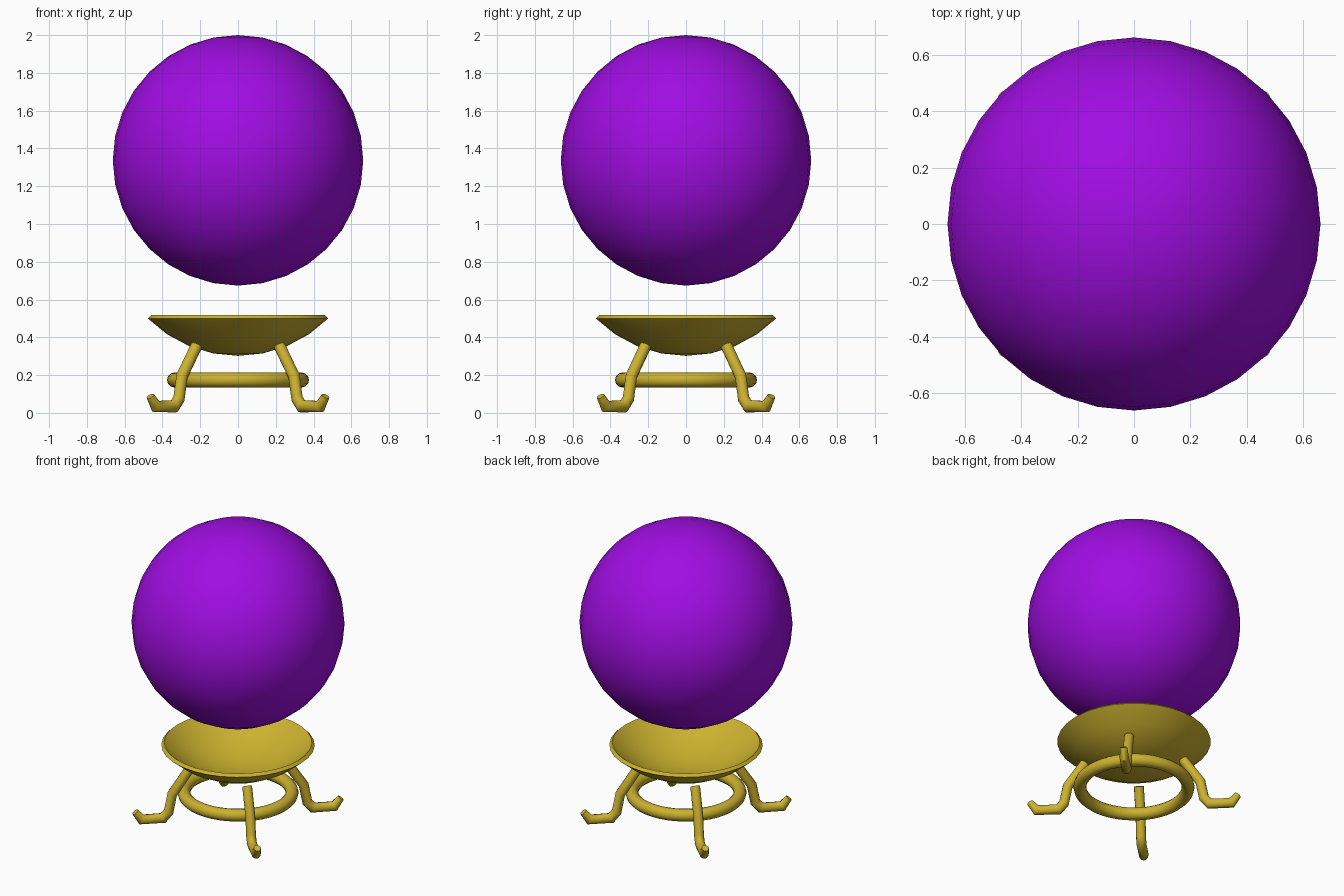
import bpy, bmesh
from math import sin, cos, pi, radians
from mathutils import Vector

if "Cube" in bpy.data.objects:
    bpy.data.objects.remove(bpy.data.objects["Cube"])


def material(name, rgb):
    m = bpy.data.materials.new(name)
    m.diffuse_color = (*rgb, 1)
    m.use_nodes = True
    m.node_tree.nodes["Principled BSDF"].inputs["Base Color"].default_value = m.diffuse_color
    return m


purple = material("purple glass", (0.352, 0.004, 0.76))
gold = material("gold metal", (0.60, 0.44, 0.028))


def finish(obj, name, mat, angle=40):
    obj.name = name
    obj.data.materials.append(mat)
    bpy.ops.object.select_all(action='DESELECT')
    obj.select_set(True)
    bpy.context.view_layer.objects.active = obj
    bpy.ops.object.shade_smooth_by_angle(angle=radians(angle))
    return obj


def from_bmesh(bm, name, mat, angle=40):
    bmesh.ops.recalc_face_normals(bm, faces=bm.faces)
    me = bpy.data.meshes.new(name)
    bm.to_mesh(me)
    bm.free()
    obj = bpy.data.objects.new(name, me)
    bpy.context.collection.objects.link(obj)
    return finish(obj, name, mat, angle)


# Floating ball
bpy.ops.mesh.primitive_uv_sphere_add(segments=32, ring_count=16, radius=0.663,
                                     location=(0, 0, 1.337))
finish(bpy.context.object, "crystal_ball", purple)

# Shallow dish: a thick spherical cap, turned around z
bm = bmesh.new()
steps = [i * pi / 16 for i in range(5)]
profile = [(0.675 * sin(a), 0.977 - 0.675 * cos(a)) for a in steps]
profile += [(0.65 * sin(a), 0.977 - 0.65 * cos(a)) for a in reversed(steps)]
verts = [bm.verts.new((r, 0, z)) for r, z in profile]
edges = [bm.edges.new(pair) for pair in zip(verts, verts[1:])]
bmesh.ops.spin(bm, geom=verts + edges, cent=(0, 0, 0), axis=(0, 0, 1),
               angle=2 * pi, steps=32, use_duplicate=False)
bmesh.ops.remove_doubles(bm, verts=bm.verts, dist=1e-4)
from_bmesh(bm, "dish", gold)

# Brace ring
bpy.ops.mesh.primitive_torus_add(major_segments=48, minor_segments=12,
                                 major_radius=0.336, minor_radius=0.04,
                                 location=(0, 0, 0.174))
finish(bpy.context.object, "brace_ring", gold)

# Bent legs: a round tube swept along a path of (distance out, height, tube radius)
PATH = [(0.307, 0.355, 0.031), (0.414, 0.195, 0.031), (0.437, 0.075, 0.031),
        (0.472, 0.034, 0.031), (0.608, 0.034, 0.03), (0.648, 0.088, 0.022)]
SIDES = 12


def leg(name, azimuth):
    bm = bmesh.new()
    out = Vector((cos(azimuth), sin(azimuth), 0))
    side = Vector((-sin(azimuth), cos(azimuth), 0))
    pts = [out * r + Vector((0, 0, z)) for r, z, _ in PATH]
    dirs = [(b - a).normalized() for a, b in zip(pts, pts[1:])]
    rings = []
    for i, p in enumerate(pts):
        before, after = dirs[max(i - 1, 0)], dirs[min(i, len(dirs) - 1)]
        tangent = (before + after).normalized()
        normal = tangent.cross(side) / tangent.dot(after)   # mitred bend
        rad = PATH[i][2]
        rings.append([bm.verts.new(p + rad * (cos(t) * normal + sin(t) * side))
                      for t in (2 * pi * k / SIDES for k in range(SIDES))])
    for a, b in zip(rings, rings[1:]):
        for k in range(SIDES):
            n = (k + 1) % SIDES
            bm.faces.new((a[k], a[n], b[n], b[k]))
    bm.faces.new(rings[0])
    bm.faces.new(rings[-1])
    from_bmesh(bm, name, gold, 50)


for name, degrees in (("leg_back_right", 44.3), ("leg_back_left", 135.7),
                      ("leg_front_left", 224.3), ("leg_front_right", 315.7)):
    leg(name, radians(degrees))
